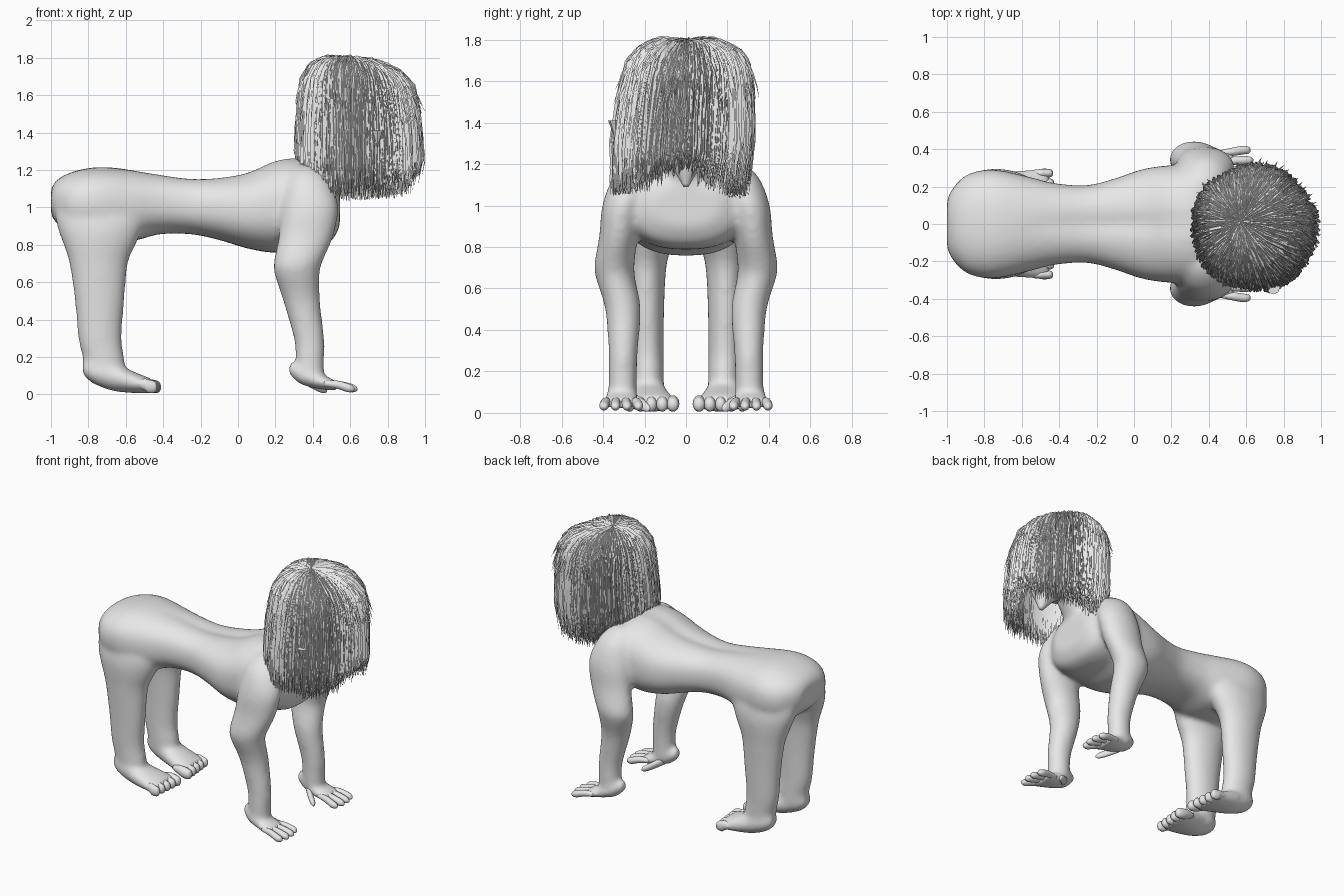
import bpy, bmesh, math, random
from mathutils import Vector, Matrix

random.seed(4)
if "Cube" in bpy.data.objects:
    bpy.data.objects.remove(bpy.data.objects["Cube"], do_unlink=True)

grey = bpy.data.materials.new("light_grey")
grey.use_nodes = True
grey.diffuse_color = (0.8, 0.8, 0.8, 1)
for node in grey.node_tree.nodes:
    if node.type == 'BSDF_PRINCIPLED':
        node.inputs["Base Color"].default_value = grey.diffuse_color


def finish(name, bm, smooth=True):
    """Turn a bmesh into a named object."""
    bmesh.ops.recalc_face_normals(bm, faces=bm.faces[:])
    mesh = bpy.data.meshes.new(name)
    for f in bm.faces:
        f.smooth = smooth
    bm.to_mesh(mesh)
    bm.free()
    mesh.materials.append(grey)
    ob = bpy.data.objects.new(name, mesh)
    bpy.context.collection.objects.link(ob)
    return ob


def refine(rows, steps=4):
    """Catmull-Rom interpolation between the section rows."""
    out = []
    for i in range(len(rows) - 1):
        p = [rows[max(0, min(len(rows) - 1, i + k))] for k in (-1, 0, 1, 2)]
        for j in range(steps):
            t = j / steps
            out.append([0.5 * (2 * b + (c - a) * t + (2 * a - 5 * b + 4 * c - d) * t * t
                               + (3 * b - a - 3 * c + d) * t ** 3)
                        for a, b, c, d in zip(*p)])
    return out + [rows[-1]]


def loft(bm, rows, axis, side=1, power=2.0, groove=0.0, n=32):
    """Skin rows of (position, centre 1, centre 2, radius 1, radius 2)."""
    rings = []
    for pos, c1, c2, r1, r2 in refine(rows):
        ring = []
        dip = groove * max(0, 1 - ((pos + .1) / .5) ** 2)
        for k in range(n):
            a = math.tau * k / n
            ca, sa = math.cos(a), math.sin(a)
            u = c1 + r1 * math.copysign(abs(ca) ** (2 / power), ca)
            v = c2 + r2 * math.copysign(abs(sa) ** (2 / power), sa)
            if sa > 0:
                v -= dip * math.exp(-(u / 0.05) ** 2)
            co = (pos, u * side, v) if axis == 'x' else (u, v * side, pos)
            ring.append(bm.verts.new(co))
        rings.append(ring)
    for lo, hi in zip(rings, rings[1:]):
        for k in range(n):
            bm.faces.new((lo[k], lo[k - 1], hi[k - 1], hi[k]))
    bm.faces.new(rings[0])
    bm.faces.new(rings[-1])


# Section rows: torso, limbs, feet and hands
torso = [(-1.0, 0, 1.03, .13, .07), (-.97, 0, 1.03, .19, .115), (-.9, 0, 1.02, .26, .165),
         (-.8, 0, 1.02, .29, .19), (-.7, 0, 1.015, .285, .2), (-.55, 0, 1.01, .25, .188),
         (-.42, 0, 1.018, .218, .162), (-.25, 0, 1.008, .208, .152), (-.1, 0, .995, .245, .17),
         (.05, 0, .985, .295, .205), (.2, 0, 1.005, .315, .248), (.32, 0, 1.025, .318, .24),
         (.42, 0, 1.01, .295, .22), (.5, 0, 1.0, .25, .18), (.545, 0, 1.0, .16, .1)]
neck = [(1.05, .4, 0, .12, .14), (1.15, .45, 0, .11, .12), (1.25, .53, 0, .1, .1),
        (1.4, .6, 0, .1, .1)]
leg = [(1.02, -.745, .15, .235, .11), (.95, -.735, .16, .242, .122), (.88, -.737, .172, .225, .122),
       (.8, -.74, .182, .194, .111), (.7, -.745, .19, .157, .095), (.5, -.74, .19, .133, .085),
       (.3, -.738, .187, .117, .08), (.2, -.72, .185, .112, .079), (.11, -.71, .185, .112, .079)]
foot = [(-.83, .19, .14, .04, .035), (-.78, .19, .125, .07, .065), (-.68, .188, .1, .09, .08),
        (-.58, .18, .07, .112, .062), (-.5, .169, .052, .126, .047), (-.45, .166, .042, .123, .036)]
arm = [(1.225, .36, .2, .03, .03), (1.2, .365, .215, .08, .07), (1.13, .375, .25, .125, .105),
       (1.0, .385, .302, .152, .102), (.85, .365, .325, .147, .094), (.72, .325, .345, .132, .097),
       (.65, .315, .34, .122, .095), (.5, .34, .304, .099, .086), (.3, .38, .303, .082, .071),
       (.2, .385, .305, .077, .069), (.1, .385, .305, .077, .068)]
hand = [(.27, .3, .14, .03, .03), (.33, .31, .11, .06, .055), (.42, .31, .075, .08, .045),
        (.5, .315, .052, .09, .032), (.535, .315, .044, .086, .024)]

# Body: overlapping volumes fused into one smooth skin
bm = bmesh.new()
loft(bm, torso, 'x', power=2.4, groove=.018)
loft(bm, neck, 'z')
for side in (1, -1):
    loft(bm, leg, 'z', side)
    loft(bm, foot, 'x', side)
    loft(bm, arm, 'z', side)
    loft(bm, hand, 'x', side)
body = finish("body", bm)
fuse = body.modifiers.new("fuse", 'REMESH')
fuse.mode = 'VOXEL'
fuse.voxel_size = 0.014
fuse.use_smooth_shade = True
soften = body.modifiers.new("soften", 'SMOOTH')
soften.factor = 0.5
soften.iterations = 18

# Toes, fingers and thumbs
for side, label in ((1, "left"), (-1, "right")):
    bm = bmesh.new()
    for i in range(5):
        y = .063 + .052 * i
        r = .031 - .0015 * i
        end = -.412 - .005 * i
        loft(bm, [(-.55, y, .06, .015, .015), (-.5, y, .053, r * .9, .032),
                  (end - .045, y, .043, r, .037), (end - .012, y, .04, r * .8, .03),
                  (end, y, .038, .008, .01)], 'x', side, n=14)
    finish(label + "_toes", bm)
    bm = bmesh.new()
    for i in range(4):
        root, tip = .25 + .043 * i, .23 + .055 * i
        reach = .645 - .014 * abs(i - 1.5)
        loft(bm, [(.46, root, .058, .015, .015), (.53, (root + tip) / 2, .052, .022, .022),
                  (reach - .04, tip, .036, .023, .024), (reach - .012, tip, .031, .018, .018),
                  (reach, tip, .028, .006, .006)], 'x', side, n=14)
    loft(bm, [(.36, .28, .08, .03, .03), (.43, .215, .04, .026, .026),
              (.465, .19, .024, .018, .018), (.475, .18, .02, .005, .006)], 'x', side, n=14)
    finish(label + "_fingers", bm)

# Head with a pointed chin
bm = bmesh.new()
bmesh.ops.create_uvsphere(bm, u_segments=24, v_segments=16, radius=1,
                          matrix=Matrix.Translation((.63, -.01, 1.5))
                          @ Matrix.Diagonal((.26, .25, .27, 1)))
loft(bm, [(1.36, .7, 0, .16, .15), (1.25, .72, 0, .12, .12), (1.18, .76, 0, .07, .065),
          (1.09, .79, 0, .015, .012)], 'z')
finish("head", bm)

# Small pointed clip on the right side of the hair
bm = bmesh.new()
bmesh.ops.create_cone(bm, cap_ends=True, segments=8, radius1=.004, radius2=.036, depth=.08,
                      matrix=Matrix.Translation((.745, -.34, 1.37)))
finish("hair_clip", bm, False)

# Hair: thin crimped locks falling from the crown, some cut short and flaring out
crown = [(0, 1.8), (.4, 1.81), (.7, 1.77), (.88, 1.69), (.96, 1.53), (1, 1.3)]
verts, faces = [], []
POINTS = 8
for lock in range(4600):
    angle = random.uniform(0, math.tau)
    layer = random.uniform(.77, 1)
    start = random.random() ** 1.4 * .6
    twist = random.gauss(0, .14)
    front = math.cos(angle)
    slope = .05 * max(0, front)
    tip = 1.04 + .13 * abs(front) ** 5 + slope + random.uniform(0, .13)
    path = crown + [(.97, tip)]
    if lock % 8 == 0:
        path = crown[:4] + [(random.uniform(.97, 1.05), random.uniform(1.48, 1.6))]
        start *= .6
    lumps = 1 + .025 * math.sin(5 * angle + 1) + .015 * math.sin(13 * angle)
    base = len(verts)
    for j in range(POINTS):
        f = (start + (1 - start) * j / (POINTS - 1)) * (len(path) - 1)
        i = min(int(f), len(path) - 2)
        (r0, z0), (r1, z1) = path[i], path[i + 1]
        r = r0 + (r1 - r0) * (f - i)
        z = z0 + (z1 - z0) * (f - i)
        z = 1.1 + (z - 1.1) * (1 - (1 - layer) * .3) + r * (.01 * math.sin(3 * angle) - slope)
        a = angle + twist * r + random.uniform(-.012, .012)
        ca, sa = math.cos(a), math.sin(a)
        k = r * layer * lumps + random.uniform(-.01, .01)
        centre = Vector((.57 + .075 * r + .34 * k * ca,
                         .01 - .07 * (1.75 - z) + .34 * k * sa, z))
        width = .0075 if j % 2 else .0045
        if j == POINTS - 1:
            width = .001
        out = Vector((ca * r, sa * r, 1 - r)).normalized()
        across = Vector((-sa, ca, 0))
        verts += [centre + across * width, centre - across * width, centre + out * width]
        if j:
            p = base + 3 * (j - 1)
            for m in range(3):
                q = (m + 1) % 3
                faces.append((p + m, p + q, p + q + 3, p + m + 3))
mesh = bpy.data.meshes.new("hair")
mesh.from_pydata(verts, [], faces)
mesh.materials.append(grey)
bpy.context.collection.objects.link(bpy.data.objects.new("hair", mesh))
